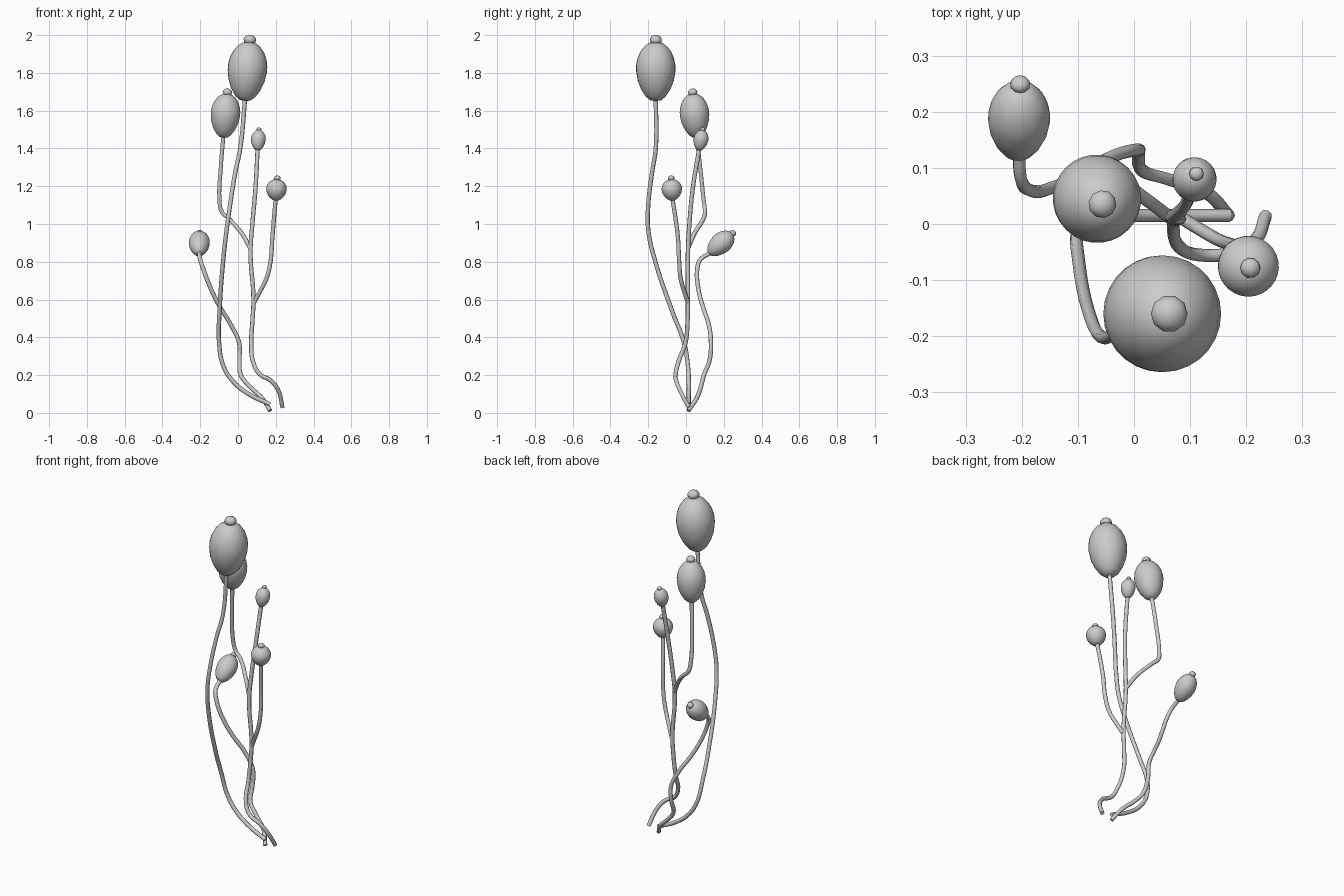
import bpy, bmesh, math
from mathutils import Vector, Matrix

if "Cube" in bpy.data.objects:
    bpy.data.objects.remove(bpy.data.objects["Cube"])


def finish(name, bm, matrix):
    bmesh.ops.recalc_face_normals(bm, faces=bm.faces)
    for f in bm.faces:
        f.smooth = True
    me = bpy.data.meshes.new(name)
    bm.to_mesh(me)
    bm.free()
    ob = bpy.data.objects.new(name, me)
    ob.matrix_world = matrix
    bpy.context.collection.objects.link(ob)
    return ob


# Egg profile: (height fraction, radius fraction)
EGG = [(0, .0), (.01, .28), (.07, .5), (.19, .74), (.34, .92), (.5, 1), (.6, 1),
       (.72, .93), (.83, .79), (.92, .58), (.98, .34), (1, 0)]


def pod(name, base, tip, radius, knob_r):
    base, tip = Vector(base), Vector(tip)
    axis = tip - base
    rot = axis.to_track_quat('Z', 'Y').to_matrix().to_4x4()
    # lathed egg body
    bm = bmesh.new()
    vs = [bm.verts.new((r * radius, 0, t * axis.length)) for t, r in EGG]
    es = [bm.edges.new(p) for p in zip(vs, vs[1:])]
    bmesh.ops.spin(bm, geom=vs + es, cent=(0, 0, 0), axis=(0, 0, 1),
                   angle=math.tau, steps=28)
    bmesh.ops.remove_doubles(bm, verts=bm.verts, dist=1e-5)
    finish(name, bm, Matrix.Translation(base) @ rot)
    # small knob on the tip
    bm = bmesh.new()
    bmesh.ops.create_uvsphere(bm, u_segments=10, v_segments=8, radius=knob_r)
    for v in bm.verts:
        v.co.z *= 0.8
    centre = tip + axis.normalized() * knob_r * 0.3
    finish(name + "_knob", bm, Matrix.Translation(centre) @ rot)


def stem(name, pts, radius=0.0115):
    cu = bpy.data.curves.new(name, 'CURVE')
    cu.dimensions = '3D'
    cu.bevel_depth = radius
    cu.bevel_resolution = 2
    cu.resolution_u = 6
    cu.use_fill_caps = True
    sp = cu.splines.new('BEZIER')
    sp.bezier_points.add(len(pts) - 1)
    for bp, p in zip(sp.bezier_points, pts):
        bp.co = p
        bp.handle_left_type = bp.handle_right_type = 'AUTO'
    bpy.context.collection.objects.link(bpy.data.objects.new(name, cu))


# Pods
pod("tall_pod", (.036, -.16, 1.652), (.062, -.16, 1.965), .104, .033)
pod("upper_pod", (-.077, .056, 1.458), (-.057, .036, 1.69), .078, .025)
pod("small_pod", (.104, .068, 1.39), (.111, .089, 1.497), .039, .013)
pod("round_pod", (.2, -.072, 1.125), (.207, -.078, 1.237), .054, .018)
pod("drooping_pod", (-.207, .122, .843), (-.203, .245, .949), .055, .018)

# Independent stems
stem("tall_stem", [
    (.17, .015, .045), (.06, .015, .098), (-.025, .015, .165), (-.078, .01, .25),
    (-.1, -.01, .37), (-.098, -.07, .53), (-.078, -.165, .81), (-.06, -.2, .97),
    (-.042, -.2, 1.1), (-.015, -.18, 1.27), (.012, -.16, 1.4), (.038, -.16, 1.67)])
stem("drooping_stem", [
    (.17, .013, .012), (.13, .055, .075), (.06, .08, .142), (.015, .095, .2),
    (.008, .125, .28), (.006, .132, .37), (-.04, .12, .47), (-.095, .09, .56),
    (-.145, .065, .66), (-.185, .06, .765), (-.2, .075, .81), (-.206, .13, .848)])

# Branching stem
stem("branching_stem", [
    (.235, .015, .03), (.215, -.03, .115), (.175, -.052, .17), (.115, -.055, .205),
    (.08, -.04, .27), (.07, -.003, .37), (.076, .008, .48), (.082, .01, .6),
    (.066, .01, .85), (.076, .018, 1.0), (.092, .035, 1.18), (.104, .07, 1.4)])
stem("upper_branch", [
    (.066, .01, .87), (.02, .045, .95), (-.05, .093, 1.03), (-.086, .1, 1.065),
    (-.098, .093, 1.13), (-.091, .075, 1.3), (-.077, .056, 1.47)])
stem("round_branch", [
    (.086, .01, .585), (.115, -.008, .64), (.15, -.028, .71), (.172, -.036, .8),
    (.182, -.043, .93), (.2, -.072, 1.14)])
